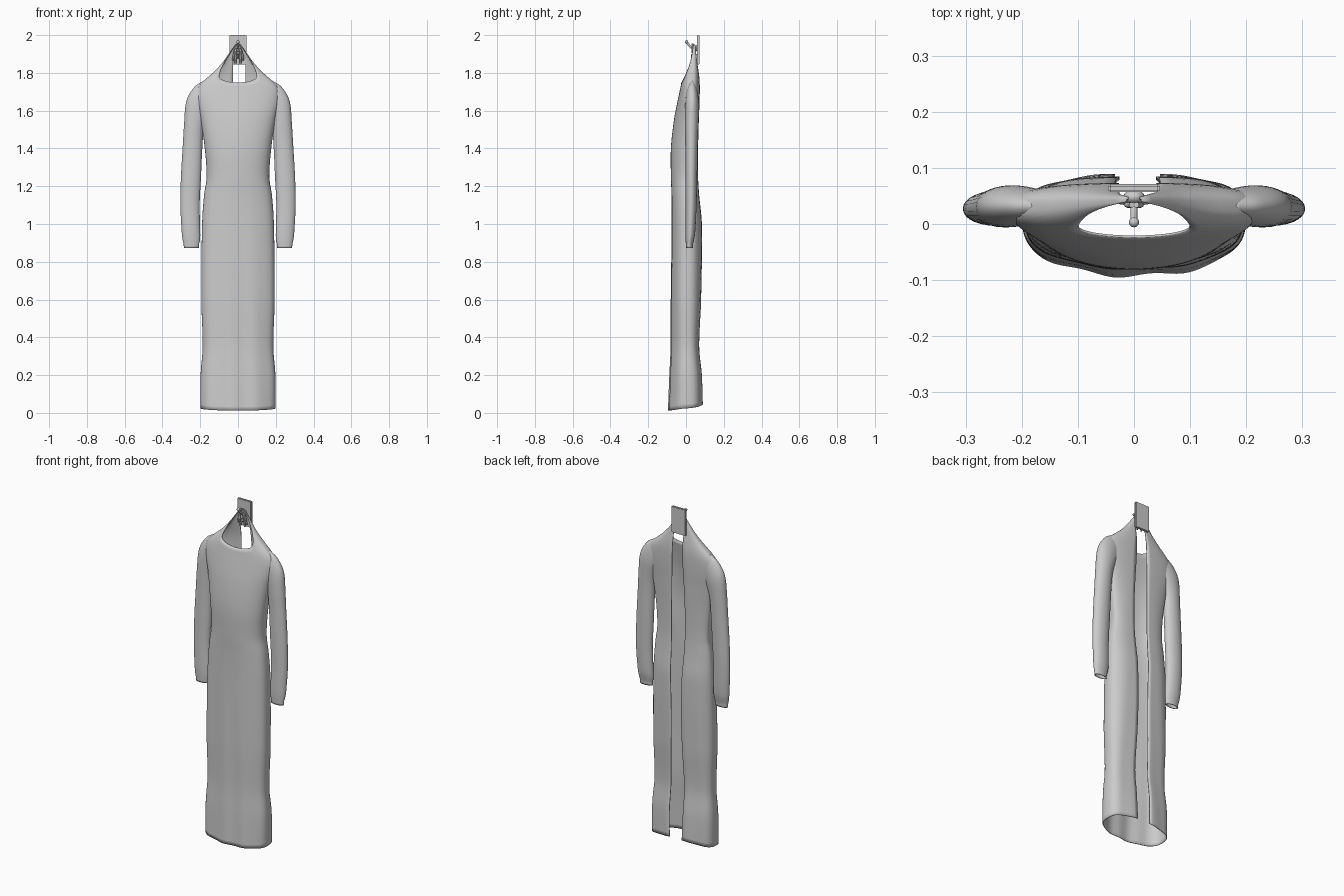
import bpy, bmesh, math
from mathutils import Vector

if "Cube" in bpy.data.objects:
    bpy.data.objects.remove(bpy.data.objects["Cube"])


def material(name, rgb):
    m = bpy.data.materials.new(name)
    m.diffuse_color = (*rgb, 1)
    m.use_nodes = True
    m.node_tree.nodes["Principled BSDF"].inputs["Base Color"].default_value = m.diffuse_color
    return m


GREY = material("plain grey", (0.6, 0.6, 0.6))


def curve(keys, z):
    """Smooth (monotone-ish Hermite) interpolation of tuples keyed by ascending z."""
    z = min(max(z, keys[0][0]), keys[-1][0])
    i = 0
    while i < len(keys) - 2 and z > keys[i + 1][0]:
        i += 1
    a, b = keys[i], keys[i + 1]
    p, q = keys[max(i - 1, 0)], keys[min(i + 2, len(keys) - 1)]
    h = b[0] - a[0]
    t = (z - a[0]) / h
    out = []
    for k in range(1, len(a)):
        m0 = (b[k] - p[k]) / (b[0] - p[0]) * h
        m1 = (q[k] - a[k]) / (q[0] - a[0]) * h
        out.append((2*t**3 - 3*t**2 + 1)*a[k] + (t**3 - 2*t**2 + t)*m0
                   + (3*t**2 - 2*t**3)*b[k] + (t**3 - t**2)*m1)
    return out


def finish(name, bm, angle=60):
    bmesh.ops.recalc_face_normals(bm, faces=bm.faces)
    me = bpy.data.meshes.new(name)
    bm.to_mesh(me)
    bm.free()
    ob = bpy.data.objects.new(name, me)
    bpy.context.collection.objects.link(ob)
    me.materials.append(GREY)
    bpy.ops.object.select_all(action='DESELECT')
    ob.select_set(True)
    bpy.context.view_layer.objects.active = ob
    bpy.ops.object.shade_smooth_by_angle(angle=math.radians(angle))
    return ob


def loft(name, rings, closed):
    bm = bmesh.new()
    vs = [[bm.verts.new(p) for p in r] for r in rings]
    n = len(vs[0])
    for r0, r1 in zip(vs, vs[1:]):
        for j in range(n if closed else n - 1):
            k = (j + 1) % n
            bm.faces.new((r0[j], r0[k], r1[k], r1[j]))
    ob = finish(name, bm)
    s = ob.modifiers.new("cloth thickness", 'SOLIDIFY')
    s.thickness = 0.004
    s.offset = -1
    return ob


# --- gown body: height, half width, front y, middle y, back y
BODY = [(0.0, .198, -.093, .005, .090), (0.2, .198, -.086, .005, .084),
        (0.35, .187, -.080, .005, .070), (0.6, .194, -.080, .005, .080),
        (1.0, .190, -.076, .01, .084), (1.15, .180, -.077, .015, .070),
        (1.25, .166, -.080, .02, .064), (1.4, .176, -.080, .02, .064),
        (1.55, .198, -.064, .025, .068), (1.65, .220, -.045, .03, .072),
        (1.72, .215, -.030, .03, .073), (1.76, .180, -.022, .03, .072),
        (1.80, .133, -.010, .033, .068), (1.85, .086, .008, .036, .060),
        (1.90, .050, .022, .038, .054), (1.95, .016, .032, .040, .048)]
# neckline height as a function of sideways position on the front (0 middle, 1 side)
NECK = [(0, 1.748), (.33, 1.756), (.60, 1.775), (.75, 1.805), (.9, 1.86), (1, 1.95)]
NB, NF, NR = 14, 48, 80


def body_point(part, t, side, v):
    if part == 'front':
        c, s = math.cos(t * math.pi), math.sin(t * math.pi)
        z = .012 + .012*(1 - s) + v*(curve(NECK, abs(c))[0] - .012 - .012*(1 - s))
        w, yf, ym, _ = curve(BODY, z)
        x, y = w*c, ym + (yf - ym)*abs(s)**.75
        fold = .004*math.sin(x*48 + z)*max(0, 1 - z/1.3)*s
        return (x, y + fold, z)
    a = t * math.pi / 2                      # 0 = back edge, 1 = side
    z0 = .045 - .021*t
    z = z0 + v*(1.95 - z0)
    w, _, ym, yb = curve(BODY, z)
    gap = (.045 if side > 0 else .032) + .006*math.sin(z*6)
    gap = min(gap, .6*w)
    x = gap + (w - gap)*math.sin(a)**.9
    y = ym + (yb - ym)*max(math.cos(a), 0)**.7
    return (side*x, y + .004*math.sin(x*40 + z*3)*math.sin(2*a)*max(0, 1 - z/1.6), z)


rings = []
for i in range(NR + 1):
    v = i / NR
    r = [body_point('back', j/NB, 1, v) for j in range(NB)]
    r += [body_point('front', j/NF, 1, v) for j in range(NF + 1)]
    r += [body_point('back', j/NB, -1, v) for j in reversed(range(NB))]
    rings.append(r)
loft("gown_body", rings, False)

# --- sleeves: step, centre x, y, z, half width, half depth, tilt (degrees from hanging)
SLEEVE = [(0, .150, .032, 1.705, .062, .024, 60), (1, .185, .032, 1.675, .068, .032, 48),
          (2, .215, .032, 1.62, .066, .037, 28), (3, .232, .030, 1.53, .054, .036, 13),
          (4, .240, .029, 1.42, .052, .033, 6), (5, .249, .028, 1.25, .053, .031, 2),
          (6, .254, .027, 1.10, .051, .029, -2), (7, .249, .023, .96, .049, .026, -2),
          (7.6, .247, .020, .915, .046, .022, 0), (7.8, .247, .018, .895, .041, .019, 0),
          (8.1, .247, .018, .873, .040, .018, 0)]
for side, name in ((1, "right_sleeve"), (-1, "left_sleeve")):
    rings = []
    for i in range(55):
        x, y, z, rx, ry, tilt = curve(SLEEVE, i / 54 * 8.1)
        ct, st = math.cos(math.radians(tilt)), math.sin(math.radians(tilt))
        rings.append([(side*(x + rx*math.cos(a)*ct), y + ry*math.sin(a), z + rx*math.cos(a)*st)
                      for a in [k*math.tau/28 for k in range(28)]])
    loft(name, rings, True)

# --- wall plate
bm = bmesh.new()
bmesh.ops.create_cube(bm, size=1)
for v in bm.verts:
    v.co = Vector((v.co.x*.092, v.co.y*.014 + .064, v.co.z*.156 + 1.922))
bmesh.ops.bevel(bm, geom=bm.edges[:], offset=.003, segments=2, affect='EDGES')
finish("wall_plate", bm, 30)


def rod(name, pts, radius):
    cu = bpy.data.curves.new(name, 'CURVE')
    cu.dimensions = '3D'
    cu.bevel_depth, cu.bevel_resolution, cu.use_fill_caps = radius, 3, True
    sp = cu.splines.new('BEZIER')
    sp.bezier_points.add(len(pts) - 1)
    for b, p in zip(sp.bezier_points, pts):
        b.co = p
        b.handle_left_type = b.handle_right_type = 'AUTO'
    cu.materials.append(GREY)
    ob = bpy.data.objects.new(name, cu)
    bpy.context.collection.objects.link(ob)


def ball(name, pos, r, squash=1):
    bm = bmesh.new()
    bmesh.ops.create_uvsphere(bm, u_segments=20, v_segments=12, radius=r)
    for v in bm.verts:
        v.co = Vector((v.co.x, v.co.y*squash, v.co.z)) + Vector(pos)
    finish(name, bm)


# --- hook: upper peg, lower peg, boss and knobs
ball("hook_boss", (0, .048, 1.93), .019, .7)
rod("hook_upper_peg", [(0, .055, 1.925), (0, .028, 1.935), (0, .004, 1.963)], .006)
ball("hook_upper_knob", (0, .003, 1.964), .009)
rod("hook_lower_peg", [(0, .055, 1.90), (0, .035, 1.88), (0, .030, 1.90)], .005)
# --- side prongs and gathered collar ends over the hook
for side, s in (("right", 1), ("left", -1)):
    rod("hook_prong_" + side, [(0, .045, 1.935), (s*.016, .040, 1.915), (s*.028, .042, 1.865)], .005)
    rod("collar_tie_" + side, [(s*.004, .034, 1.955), (s*.012, .034, 1.92), (s*.014, .044, 1.85)], .005)
